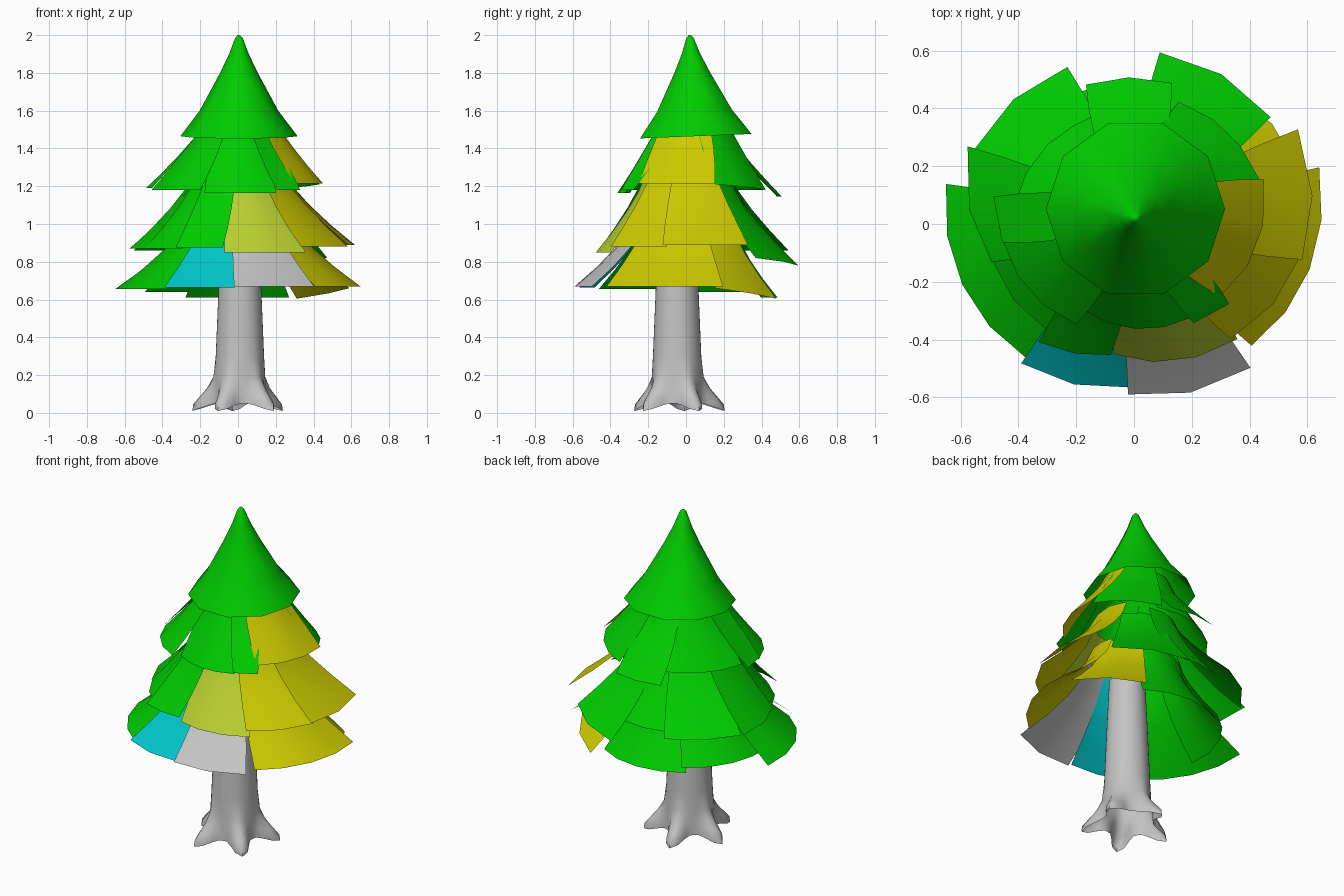
import bpy, math

cube = bpy.data.objects.get("Cube")
if cube:
    bpy.data.objects.remove(cube)


def material(name, rgb):
    mat = bpy.data.materials.new(name)
    mat.use_nodes = True
    mat.diffuse_color = (*rgb, 1)
    mat.node_tree.nodes["Principled BSDF"].inputs["Base Color"].default_value = (*rgb, 1)
    return mat


COLOURS = {
    "green": material("leaf green", (0, 0.6, 0)),
    "yellow": material("yellow", (0.62, 0.6, 0)),
    "lime": material("lime", (0.48, 0.62, 0.03)),
    "cyan": material("cyan", (0, 0.58, 0.6)),
    "grey": material("grey", (0.55, 0.55, 0.55)),
}


def make_object(name, verts, faces, colour, sharp=60):
    mesh = bpy.data.meshes.new(name)
    mesh.from_pydata(verts, [], faces)
    mesh.update()
    mesh.materials.append(COLOURS[colour])
    obj = bpy.data.objects.new(name, mesh)
    bpy.context.collection.objects.link(obj)
    bpy.ops.object.select_all(action="DESELECT")
    obj.select_set(True)
    bpy.context.view_layer.objects.active = obj
    bpy.ops.object.shade_smooth_by_angle(angle=math.radians(sharp))


def grid_faces(rows, cols, closed=False):
    """Quads between rows listed from top to bottom, facing outward."""
    faces = []
    for i in range(rows - 1):
        for j in range(cols if closed else cols - 1):
            k = (j + 1) % cols
            faces.append((i * cols + j, (i + 1) * cols + j,
                          (i + 1) * cols + k, i * cols + k))
    return faces


# Trunk: an open lathe whose foot swells into five pointed roots
def trunk():
    cols, cx, cy = 40, 0.01, -0.047
    first_root = math.radians(27)
    # height, core radius, root reach, drop of the root tips
    profile = [(0.95, 0.1, 0, 0), (0.66, 0.113, 0, 0), (0.3, 0.128, 0, 0),
               (0.19, 0.134, 0.008, 0), (0.14, 0.137, 0.04, 0.01),
               (0.1, 0.14, 0.08, 0.02), (0.07, 0.142, 0.108, 0.025),
               (0.05, 0.143, 0.112, 0.04)]
    verts = []
    for z, r, reach, drop in profile:
        for j in range(cols):
            a = math.tau * j / cols + first_root
            lobe = (0.5 + 0.5 * math.cos(5 * (a - first_root))) ** 2
            rad = r + reach * lobe
            verts.append((cx + rad * math.cos(a), cy + rad * math.sin(a), z - drop * lobe))
    make_object("trunk", verts, grid_faces(len(profile), cols, True), "grey")


# Treetop: an open ten-sided cone with a flared skirt
def treetop():
    cols = 10
    profile = [(2.0, 0.006), (1.985, 0.02), (1.9, 0.052), (1.8, 0.1),
               (1.6, 0.208), (1.465, 0.31)]
    verts = []
    for z, r in profile:
        lean = (2 - z) * 0.06
        for j in range(cols):
            a = math.tau * j / cols
            verts.append((0.005 + r * math.cos(a), 0.02 + lean + r * math.sin(a),
                          z + 0.04 * r * math.sin(a)))
    faces = grid_faces(len(profile), cols, True)
    faces.append(tuple(range(cols)))
    make_object("treetop", verts, faces, "green")


# Bough: one thin curved panel that flares outward toward its lower edge,
# with its own reach at each end and an optional sag toward the far end
def bough(name, shape, colour, start, end, reach_a, reach_b, bottom, sag=0):
    top_radius, height, flare, spread, shift = shape
    cols = max(2, round((end - start) / 18) + 1)
    rows = 5
    verts = []
    for i in range(rows):
        t = i / (rows - 1)
        for j in range(cols):
            s = j / (cols - 1)
            reach = reach_a + (reach_b - reach_a) * s
            r = top_radius + (reach - top_radius) * t ** flare
            # the hidden upper edge is wider, so that neighbours overlap
            a = math.radians(start + (end - start) * s + spread * (2 * s - 1) * (1 - t))
            z = bottom + height * (1 - t) - sag * s * t
            verts.append((r * math.cos(a), r * math.sin(a) + shift * (1 - t), z))
    make_object(name, verts, grid_faces(rows, cols), colour)


def tier(name, shape, panels):
    for number, panel in enumerate(panels, start=1):
        bough(f"{name}_{number}", shape, *panel)


trunk()
treetop()

# Shape: top radius, height, flare, upper spread, shift of the upper edge
# Panels: colour, start angle, end angle, reach at start and end, lower edge, sag
tier("upper_bough", (0.18, 0.36, 1.15, 12, 0.03), [
    ("yellow", -40, 19, 0.39, 0.475, 1.215),
    ("green", 20, 70, 0.46, 0.45, 1.21, 0.03),
    ("green", 75, 109, 0.505, 0.51, 1.145),
    ("green", 68, 122, 0.42, 0.4, 1.18),
    ("green", 120, 172, 0.4, 0.42, 1.18),
    ("green", 169, 188, 0.495, 0.46, 1.19),
    ("green", 186, 240, 0.46, 0.4, 1.18),
    ("green", 239, 302, 0.345, 0.38, 1.165),
    ("green", 301, 320, 0.4, 0.43, 1.18),
])
tier("middle_bough", (0.22, 0.43, 1.35, 8, 0.01), [
    ("yellow", -12, 30, 0.595, 0.655, 0.89),
    ("green", 38, 81.5, 0.6, 0.6, 0.82, 0.04),
    ("green", 78, 115, 0.48, 0.5, 0.86),
    ("green", 113, 155, 0.59, 0.61, 0.86),
    ("green", 155, 195, 0.635, 0.51, 0.87),
    ("green", 193, 232, 0.51, 0.475, 0.87),
    ("green", 231, 260, 0.525, 0.46, 0.875),
    ("lime", 261, 312, 0.455, 0.535, 0.85),
    ("yellow", 310, 350, 0.52, 0.59, 0.88),
])
tier("lower_bough", (0.25, 0.42, 1.5, 5, 0), [
    ("yellow", -46, 17, 0.585, 0.67, 0.67),
    ("yellow", 15, 57, 0.61, 0.57, 0.66, 0.055),
    ("green", 56, 125, 0.485, 0.485, 0.61),
    ("green", 122, 190, 0.485, 0.5, 0.64),
    ("green", 168, 231, 0.665, 0.595, 0.655),
    ("cyan", 231, 268, 0.62, 0.565, 0.665),
    ("grey", 268, 309, 0.59, 0.64, 0.67),
])
